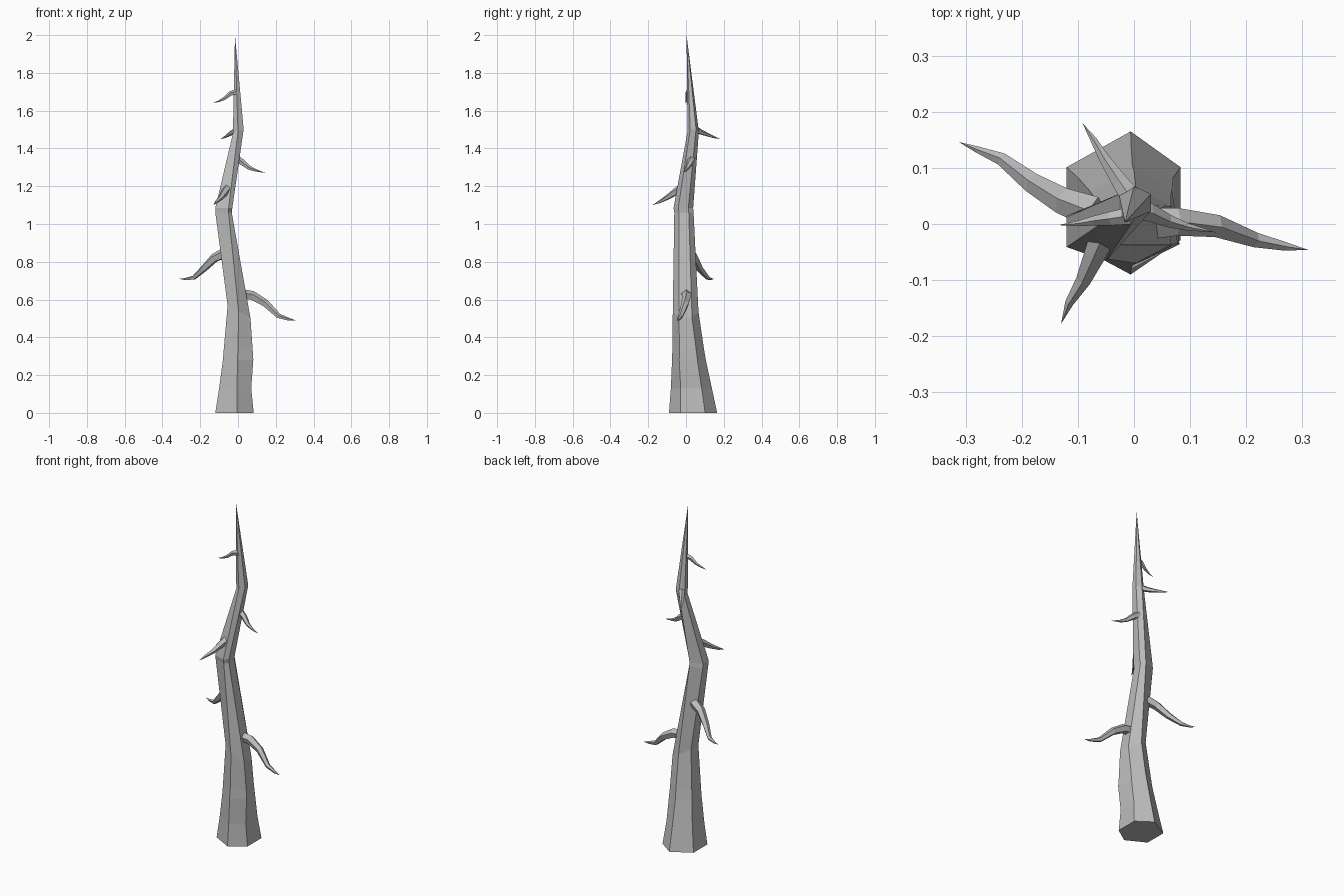
import bpy, bmesh, math
from mathutils import Vector

bark = bpy.data.materials.new("grey bark")
bark.diffuse_color = (0.5, 0.5, 0.5, 1)


def skin(name, rings, tip):
    """Flat-shaded tube through rings of points, closed to a pointed tip."""
    bm = bmesh.new()
    loops = [[bm.verts.new(p) for p in r] for r in rings]
    end = bm.verts.new(tip)
    n = len(loops[0])
    bm.faces.new(loops[0][::-1])
    for a, b in zip(loops, loops[1:]):
        for i in range(n):
            j = (i + 1) % n
            bm.faces.new((a[i], a[j], b[j], b[i]))
    for i in range(n):
        bm.faces.new((loops[-1][i], loops[-1][(i + 1) % n], end))
    bmesh.ops.recalc_face_normals(bm, faces=bm.faces)
    me = bpy.data.meshes.new(name)
    bm.to_mesh(me)
    bm.free()
    me.materials.append(bark)
    ob = bpy.data.objects.new(name, me)
    bpy.context.collection.objects.link(ob)


def hexagon(z, x0, x1, y0, y1, xm, tilt=0):
    """Trunk section with corners at front and back, optionally tilted."""
    h = y1 - y0
    ya, yb = y0 + h * 0.24, y0 + h * 0.75
    pts = [(xm, y0), (x1, ya), (x1, yb), (xm, y1), (x0, yb), (x0, ya)]
    xc = (x0 + x1) / 2
    return [Vector((x, y, z + tilt * (x - xc))) for x, y in pts]


# Crooked six-sided trunk
sections = [
    hexagon(0, -0.12, 0.083, -0.09, 0.165, -0.006),
    hexagon(0.13, -0.10, 0.07, -0.08, 0.137, -0.005),
    hexagon(0.28, -0.08, 0.068, -0.074, 0.105, -0.003),
    hexagon(0.34, -0.075, 0.066, -0.072, 0.095, 0.0),
    hexagon(0.535, -0.055, 0.066, -0.07, 0.066, 0.003, -0.55),
    hexagon(1.06, -0.12, -0.033, -0.062, 0.04, -0.05),
    hexagon(1.085, -0.12, -0.03, -0.066, 0.038, -0.05),
    hexagon(1.49, -0.027, 0.03, 0.008, 0.068, 0.0, 0.4),
]
# Knot swelling on the right front corner
sections[2][1] += Vector((0.013, -0.005, 0))
sections[3][1] += Vector((0.012, -0.002, -0.01))
skin("trunk", sections, (-0.016, 0.003, 2.0))


def branch(name, path, radii, sides=5):
    """Drooping tapered twig along a path, ending in a point."""
    pts = [Vector(p) for p in path]
    rings = []
    for i, r in enumerate(radii):
        d = (pts[i + 1] - pts[max(i - 1, 0)]).normalized()
        u = d.cross(Vector((0, 0, 1))).normalized()
        v = u.cross(d)
        rings.append([pts[i] + r * (u * math.cos(a) + v * math.sin(a))
                      for a in (math.tau * k / sides + math.pi / 2 for k in range(sides))])
    skin(name, rings, pts[-1])


branch("lower_right_branch",
       [(0.02, 0, 0.625), (0.075, 0.004, 0.62), (0.145, -0.003, 0.58),
        (0.215, -0.028, 0.513), (0.27, -0.04, 0.495), (0.31, -0.046, 0.488)],
       [0.03, 0.026, 0.021, 0.014, 0.008])
branch("lower_left_branch",
       [(-0.07, 0.02, 0.845), (-0.125, 0.04, 0.82), (-0.18, 0.072, 0.765),
        (-0.235, 0.115, 0.715), (-0.28, 0.133, 0.708), (-0.312, 0.146, 0.71)],
       [0.03, 0.025, 0.019, 0.012, 0.006])
branch("front_branch",
       [(-0.055, -0.02, 1.19), (-0.07, -0.055, 1.17), (-0.09, -0.1, 1.14),
        (-0.115, -0.14, 1.117), (-0.13, -0.178, 1.10)],
       [0.024, 0.02, 0.014, 0.008])
branch("upper_right_branch",
       [(-0.01, 0.03, 1.345), (0.025, 0.022, 1.325), (0.06, 0.006, 1.297),
        (0.095, -0.005, 1.283), (0.147, -0.015, 1.27)],
       [0.021, 0.017, 0.012, 0.007])
branch("back_branch",
       [(0, 0.04, 1.51), (-0.025, 0.075, 1.488), (-0.052, 0.115, 1.472),
        (-0.072, 0.15, 1.459), (-0.092, 0.18, 1.45)],
       [0.02, 0.015, 0.01, 0.006])
branch("top_left_branch",
       [(-0.005, 0.015, 1.70), (-0.04, 0.01, 1.69), (-0.07, 0.006, 1.665),
        (-0.1, 0.001, 1.65), (-0.135, -0.002, 1.64)],
       [0.016, 0.013, 0.009, 0.005])
